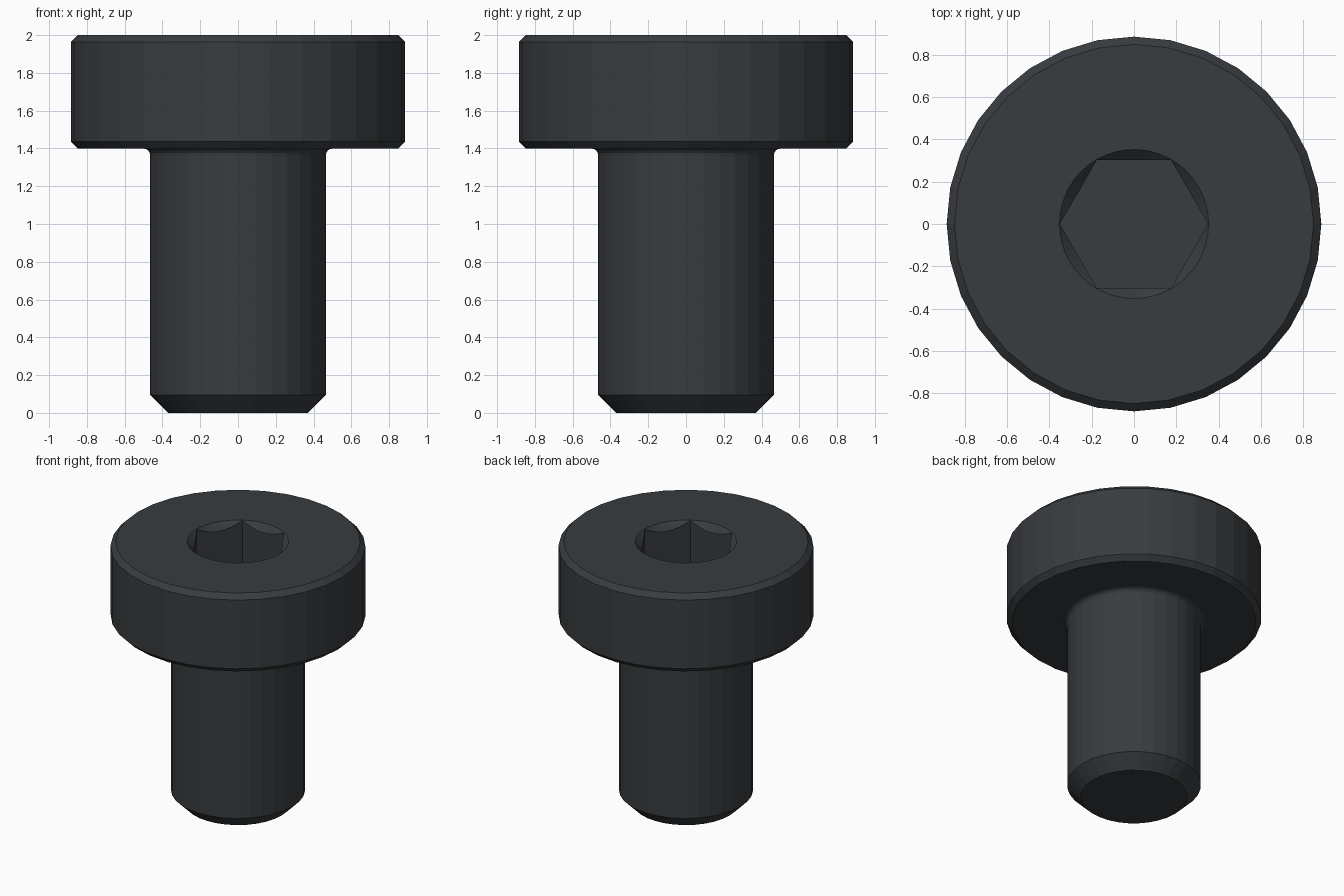
import bpy, bmesh
from math import sin, cos, pi

if "Cube" in bpy.data.objects:
    bpy.data.objects.remove(bpy.data.objects["Cube"])

SIDES = 32


def lathe(name, profile, n, start=0.0):
    """Revolve an open (radius, z) profile, listed bottom to top, and cap both ends."""
    bm = bmesh.new()
    rings = [[bm.verts.new((r * cos(start + 2 * pi * i / n), r * sin(start + 2 * pi * i / n), z))
              for i in range(n)] for r, z in profile]
    for a, b in zip(rings, rings[1:]):
        for i in range(n):
            j = (i + 1) % n
            bm.faces.new((a[i], a[j], b[j], b[i]))
    bm.faces.new(rings[0][::-1])
    bm.faces.new(rings[-1])
    bmesh.ops.recalc_face_normals(bm, faces=bm.faces)
    mesh = bpy.data.meshes.new(name)
    bm.to_mesh(mesh)
    bm.free()
    obj = bpy.data.objects.new(name, mesh)
    bpy.context.collection.objects.link(obj)
    return obj


# Screw body: chamfered tip, shank, under-head fillet, chamfered low head
R_SHANK, R_HEAD, FILLET, CH = 0.465, 0.885, 0.037, 0.037
profile = [(0.37, 0), (R_SHANK, 0.095)]
for k in range(5):
    a = k / 4 * pi / 2
    profile.append((R_SHANK + FILLET * (1 - cos(a)), 1.4 - FILLET + FILLET * sin(a)))
profile += [(R_HEAD - CH, 1.4), (R_HEAD, 1.4 + CH), (R_HEAD, 2 - CH), (R_HEAD - CH, 2)]
screw = lathe("screw", profile, SIDES)

# Hex socket and its conical lead-in
hex_cutter = lathe("hex_cutter", [(0.35, 1.6), (0.35, 2.1)], 6)
cone_cutter = lathe("cone_cutter", [(0.202, 1.85), (0.452, 2.1)], 48)

bpy.context.view_layer.objects.active = screw
screw.select_set(True)
for cutter in (hex_cutter, cone_cutter):
    mod = screw.modifiers.new("socket", 'BOOLEAN')
    mod.operation = 'DIFFERENCE'
    mod.solver = 'EXACT'
    mod.object = cutter
    bpy.ops.object.modifier_apply(modifier=mod.name)
    bpy.data.objects.remove(cutter, do_unlink=True)

# Dark oxide finish
mat = bpy.data.materials.new("black_oxide")
mat.diffuse_color = (0.04, 0.045, 0.05, 1)
mat.use_nodes = True
mat.node_tree.nodes["Principled BSDF"].inputs["Base Color"].default_value = mat.diffuse_color
screw.data.materials.clear()
screw.data.materials.append(mat)
for p in screw.data.polygons:
    p.material_index = 0
